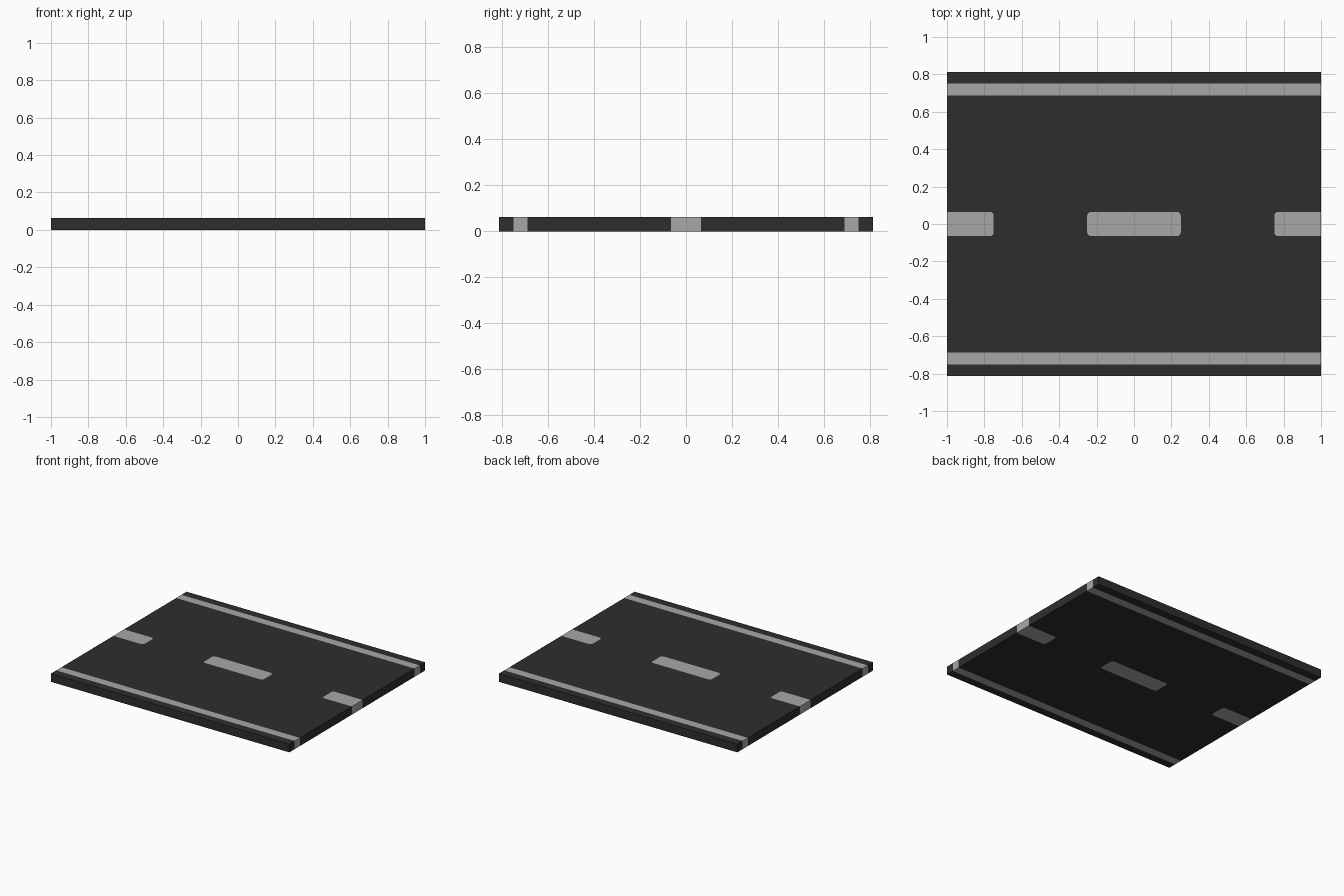
import bpy, bmesh, math

if "Cube" in bpy.data.objects:
    bpy.data.objects.remove(bpy.data.objects["Cube"])

H = 0.0625            # slab thickness
L, W = 1.0, 0.8125    # half length, half width
LINE_IN, LINE_OUT = 0.6875, 0.75
DASH_W, DASH_L, R = 0.0645, 0.25, 0.02


def material(name, rgb):
    m = bpy.data.materials.new(name)
    m.diffuse_color = (*rgb, 1)
    m.use_nodes = True
    m.node_tree.nodes["Principled BSDF"].inputs["Base Color"].default_value = m.diffuse_color
    return m


asphalt = material("dark asphalt", (0.027, 0.027, 0.027))
paint = material("light grey paint", (0.39, 0.39, 0.39))


def prism(name, outline, mat, mirror=False):
    """Extrude a flat outline from z = 0 to H, optionally mirrored across y."""
    bm = bmesh.new()
    low = [bm.verts.new((x, y, 0)) for x, y in outline]
    top = [bm.verts.new((x, y, H)) for x, y in outline]
    bm.faces.new(low)
    bm.faces.new(top)
    n = len(outline)
    for i in range(n):
        j = (i + 1) % n
        bm.faces.new((low[i], low[j], top[j], top[i]))
    bmesh.ops.recalc_face_normals(bm, faces=bm.faces[:])
    # drop seam walls on the mirror plane
    seam = [f for f in bm.faces if all(abs(v.co.y) < 1e-6 for v in f.verts)]
    bmesh.ops.delete(bm, geom=seam, context='FACES')
    mesh = bpy.data.meshes.new(name)
    bm.to_mesh(mesh)
    bm.free()
    mesh.materials.append(mat)
    ob = bpy.data.objects.new(name, mesh)
    bpy.context.collection.objects.link(ob)
    if mirror:
        mod = ob.modifiers.new("mirror", 'MIRROR')
        mod.use_axis = (False, True, False)
    return ob


def rect(x0, x1, y0, y1):
    return [(x0, y0), (x1, y0), (x1, y1), (x0, y1)]


def corner(cx, cy, start):
    """Rounded corner: quarter arc, counter-clockwise from a start angle."""
    return [(cx + R * math.cos(math.radians(start + 90 * k / 4)),
             cy + R * math.sin(math.radians(start + 90 * k / 4))) for k in range(5)]


# Lanes: half outline with notches for the dashes, mirrored
right_arc = corner(DASH_L - R, DASH_W - R, 0)
left_arc = corner(-DASH_L + R, DASH_W - R, 90)
half_dash = [(DASH_L, 0)] + right_arc + left_arc + [(-DASH_L, 0)]
lane = [(-L, DASH_W)]
lane += [(x - L, y) for x, y in reversed(right_arc)] + [(DASH_L - L, 0)]
lane += list(reversed(half_dash))
lane += [(L - DASH_L, 0)] + [(x + L, y) for x, y in reversed(left_arc)]
lane += [(L, DASH_W), (L, LINE_IN), (-L, LINE_IN)]
prism("lanes", lane, asphalt, True)

# Shoulders and edge lines
prism("shoulders", rect(-L, L, LINE_OUT, W), asphalt, True)
prism("edge_lines", rect(-L, L, LINE_IN, LINE_OUT), paint, True)

# Centre dashes: one whole, two half ones cut by the tile ends
lower = [(x, -y) for x, y in reversed(right_arc)]
lower_l = [(x, -y) for x, y in reversed(left_arc)]
prism("centre_dash", lower_l + lower + right_arc + left_arc, paint)
prism("left_dash", [(x - L, y) for x, y in lower + right_arc]
      + [(-L, DASH_W), (-L, -DASH_W)], paint)
prism("right_dash", [(x + L, y) for x, y in left_arc + lower_l]
      + [(L, -DASH_W), (L, DASH_W)], paint)
